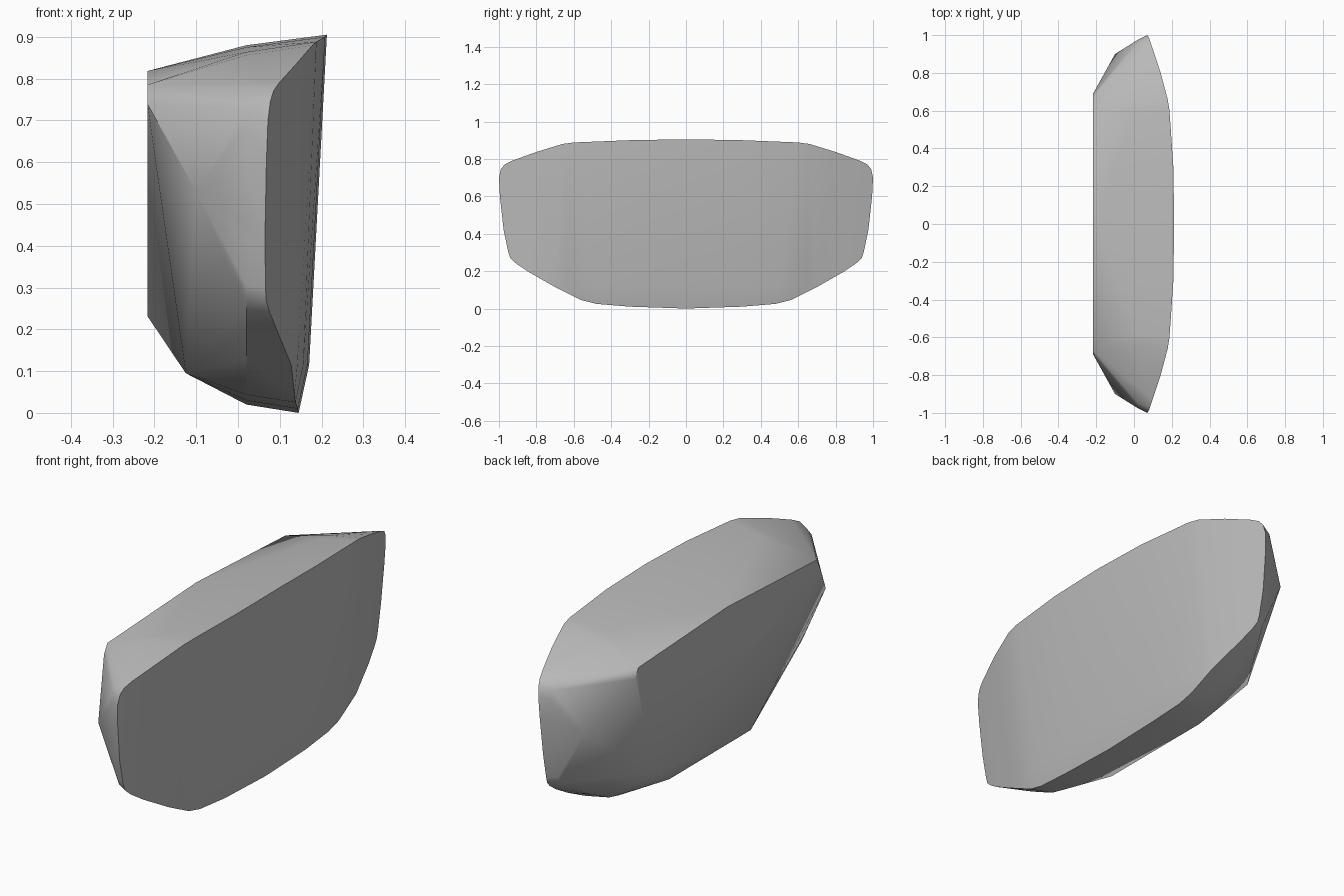
import bpy
import bmesh
import math

cube = bpy.data.objects.get("Cube")
if cube:
    bpy.data.objects.remove(cube, do_unlink=True)


def lerp_table(table, t):
    """Linear lookup in a list of (key, value) pairs."""
    for (a, va), (b, vb) in zip(table, table[1:]):
        if t <= b:
            return va + (vb - va) * (t - a) / (b - a)
    return table[-1][1]


# Curved broad face: lean over height, minus falloff towards the ends
LEAN = [(0, .145), (.11, .17), (.91, .213)]
FALLOFF = [(0, 0), (.3, .004), (.5, .014), (.64, .028), (.8, .068), (.92, .105), (1, .13)]


def face_x(y, z):
    return lerp_table(LEAN, z) - lerp_table(FALLOFF, abs(y))


# Half outline of the broad face, top centre to bottom centre (y, z)
OUTLINE = [(0, .905), (.3, .9), (.6, .888), (.66, .88), (.8, .837), (.93, .79),
           (.97, .77), (.99, .745), (1, .7), (.995, .6), (.975, .42), (.95, .3),
           (.94, .27), (.91, .242), (.84, .195), (.7, .115), (.56, .045),
           (.48, .025), (.3, .01), (0, 0)]

points = []
for side in (-1, 1):
    # Rim of the broad face and a slightly smaller loop behind it
    for y, z in OUTLINE:
        points.append((face_x(y, z), side * y, z))
        points.append((.02, side * y * .975, .02 + z * .95))
    # Break line low on the broad face
    for y in (0, .3, .5, .64):
        points.append((face_x(y, .115), side * y, .115))
    # Back corners, end points and underside corners
    points += [(-.217, side * .69, .74), (-.217, side * .665, .785),
               (-.1, side * .9, .53), (-.125, side * .305, .095)]
# Back top centre and the single low back corner
points += [(-.217, 0, .818), (-.217, .53, .232)]

bm = bmesh.new()
for p in points:
    bm.verts.new(p)
bmesh.ops.remove_doubles(bm, verts=bm.verts[:], dist=.001)
hull = bmesh.ops.convex_hull(bm, input=bm.verts[:])
loose = {g for g in hull["geom_interior"] + hull["geom_unused"]
         if isinstance(g, bmesh.types.BMVert) and g.is_valid}
bmesh.ops.delete(bm, geom=list(loose), context='VERTS')
bmesh.ops.dissolve_limit(bm, angle_limit=math.radians(.5),
                         verts=bm.verts[:], edges=bm.edges[:])
bmesh.ops.recalc_face_normals(bm, faces=bm.faces[:])

mesh = bpy.data.meshes.new("faceted_stone")
bm.to_mesh(mesh)
bm.free()
stone = bpy.data.objects.new("faceted_stone", mesh)
bpy.context.collection.objects.link(stone)

# One plain grey
grey = bpy.data.materials.new("stone_grey")
grey.use_nodes = True
colour = (.5, .5, .5, 1)
grey.diffuse_color = colour
grey.node_tree.nodes["Principled BSDF"].inputs["Base Color"].default_value = colour
mesh.materials.append(grey)

bpy.ops.object.select_all(action='DESELECT')
stone.select_set(True)
bpy.context.view_layer.objects.active = stone
bpy.ops.object.shade_smooth_by_angle(angle=math.radians(30))
